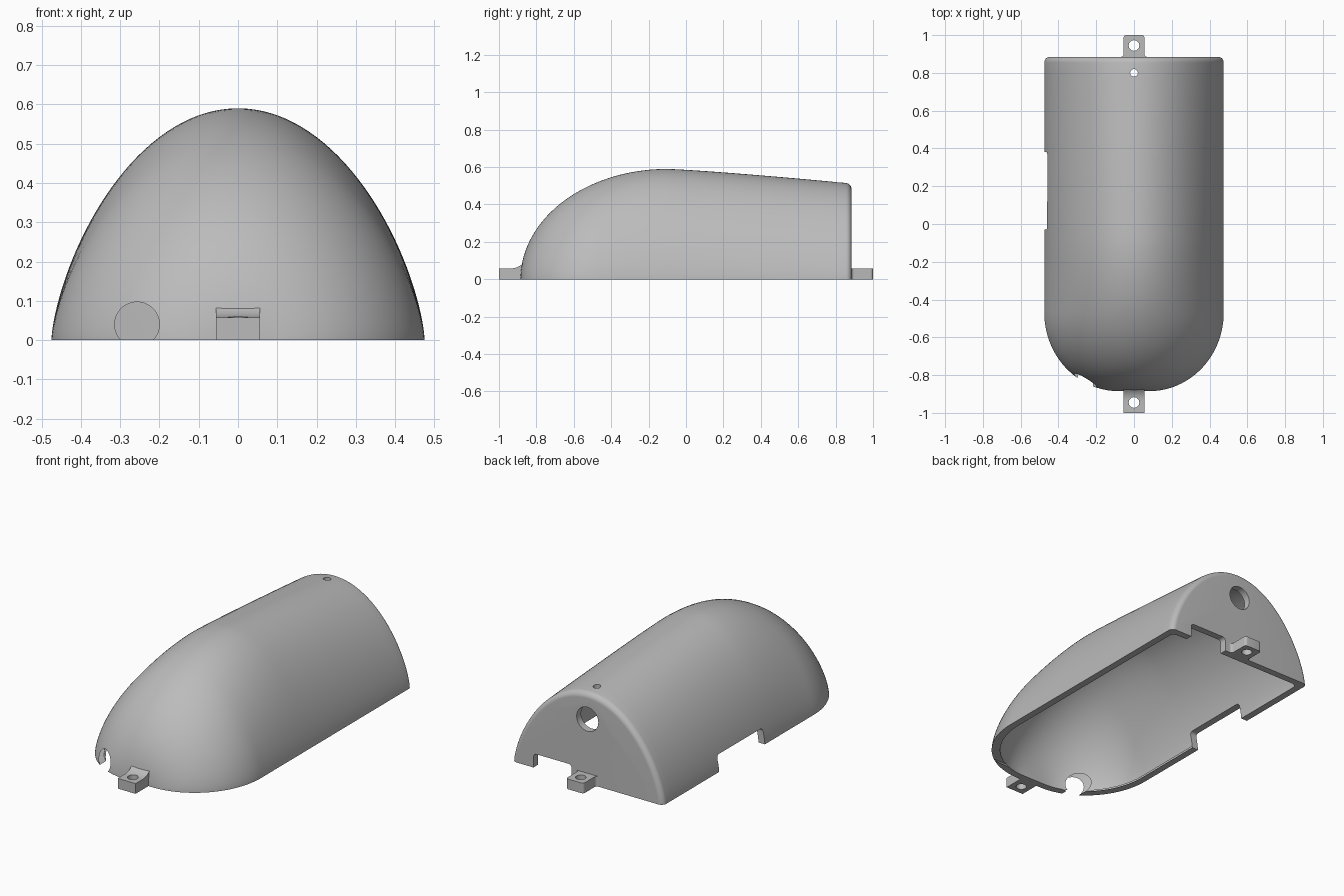
import bpy, bmesh, math
from mathutils import Matrix

if "Cube" in bpy.data.objects:
    bpy.data.objects.remove(bpy.data.objects["Cube"], do_unlink=True)

HALF_W, HALF_L, HEIGHT, WALL, FILLET = 0.475, 0.885, 0.59, 0.04, 0.03
CREST = -0.1

grey = bpy.data.materials.new("plain grey")
grey.use_nodes = True
grey.diffuse_color = (0.5, 0.5, 0.5, 1)
grey.node_tree.nodes["Principled BSDF"].inputs["Base Color"].default_value = (0.5, 0.5, 0.5, 1)


def finish(bm, name):
    bmesh.ops.recalc_face_normals(bm, faces=bm.faces)
    mesh = bpy.data.meshes.new(name)
    bm.to_mesh(mesh)
    bm.free()
    mesh.materials.append(grey)
    obj = bpy.data.objects.new(name, mesh)
    bpy.context.collection.objects.link(obj)
    return obj


def half_width(y):
    if y > -0.47:
        return HALF_W
    t = min(1, (-0.47 - y) / (HALF_L - 0.47))
    return 0.08 + (HALF_W - 0.08) * math.sqrt(1 - t * t)


def crown(y):
    if y > CREST:
        return HEIGHT - 0.078 * ((y - CREST) / (HALF_L - CREST)) ** 1.2
    t = (CREST - y) / (HALF_L + CREST)
    return max(0.004, HEIGHT * math.sqrt(max(0, 1 - t * t)))


def hull(name, inset=0, drop=0, steps=64, arc=72):
    """Loft of arched sections: rounded nose, straight body, filleted tail."""
    sections = []
    for i in range(steps + 1):
        y = -HALF_L + (2 * HALF_L - FILLET) * (i / steps) ** 1.8
        sections.append((y, half_width(y), crown(y)))
    for i in range(1, 9):
        a = math.pi / 2 * i / 8
        y, d = HALF_L - FILLET * (1 - math.sin(a)), FILLET * (1 - math.cos(a))
        sections.append((y, HALF_W - d, crown(y) - d))
    kx, ky, kz = (1 - inset / s for s in (HALF_W, HALF_L, HEIGHT))
    bm = bmesh.new()
    rings = []
    for y, w, h in sections:
        pts = []
        for j in range(arc + 1):
            a = math.pi * j / arc
            pts.append((w * math.cos(a), h * max(0, math.sin(a)) ** 1.36))
        if drop:
            pts = [(w, -drop)] + pts + [(-w, -drop)]
        rings.append([bm.verts.new((x * kx, y * ky, z * kz)) for x, z in pts])
    n = len(rings[0])
    for r, s in zip(rings, rings[1:]):
        for j in range(n):
            k = (j + 1) % n
            bm.faces.new((r[j], r[k], s[k], s[j]))
    bm.faces.new(rings[0])
    bm.faces.new(rings[-1])
    return finish(bm, name)


def box(name, x, y, z, round_axis=None, radius=0.02):
    """Box given by its ranges, with the edges along one axis rounded."""
    bm = bmesh.new()
    spans = (x, y, z)
    size = Matrix.Diagonal([b - a for a, b in spans] + [1])
    mid = Matrix.Translation([(a + b) / 2 for a, b in spans])
    bmesh.ops.create_cube(bm, size=1, matrix=mid @ size)
    if round_axis is not None:
        edges = [e for e in bm.edges
                 if abs(e.verts[0].co[round_axis] - e.verts[1].co[round_axis]) > 1e-4]
        bmesh.ops.bevel(bm, geom=edges, offset=radius, segments=6, profile=0.5, affect='EDGES')
    return finish(bm, name)


def rod(name, centre, radius, length, axis='Z'):
    bm = bmesh.new()
    turn = Matrix.Rotation(math.pi / 2, 4, 'X') if axis == 'Y' else Matrix()
    bmesh.ops.create_cone(bm, cap_ends=True, segments=48, radius1=radius, radius2=radius,
                          depth=length, matrix=Matrix.Translation(centre) @ turn)
    return finish(bm, name)


def prism(name, pts, low, high, to_xyz):
    """Extrude a flat outline from low to high."""
    bm = bmesh.new()
    face = bm.faces.new([bm.verts.new(to_xyz(a, b, low)) for a, b in pts])
    ext = bmesh.ops.extrude_face_region(bm, geom=[face])
    shift = [q - p for p, q in zip(to_xyz(0, 0, low), to_xyz(0, 0, high))]
    bmesh.ops.translate(bm, vec=shift, verts=[v for v in ext["geom"]
                                              if isinstance(v, bmesh.types.BMVert)])
    return finish(bm, name)


def combine(target, tool, operation):
    mod = target.modifiers.new(operation, 'BOOLEAN')
    mod.operation, mod.object, mod.solver = operation, tool, 'EXACT'
    bpy.context.view_layer.objects.active = target
    bpy.ops.object.modifier_apply(modifier=mod.name)
    bpy.data.objects.remove(tool, do_unlink=True)


# Hollow cover
cover = hull("cover_shell")
combine(cover, hull("cavity", inset=WALL, drop=0.05), 'DIFFERENCE')

# Front mounting tab with a concave sweep up into the nose
sweep = [(-0.935 + 0.09 * math.sin(a), 0.153 - 0.095 * math.cos(a))
         for a in (math.pi / 2 * i / 10 for i in range(11))]
outline = [(-1, 0), (-1, 0.058)] + sweep + [(-0.835, 0.153), (-0.85, 0)]
combine(cover, prism("front_tab", outline, -0.056, 0.056, lambda y, z, x: (x, y, z)), 'UNION')

# Rear mounting tab with small flares at the wall
flare = [(0.07 - 0.015 * math.sin(a), 0.9 - 0.015 * math.cos(a))
         for a in (math.pi / 2 * i / 5 for i in range(6))]
tip = [(0.04 + 0.015 * math.cos(a), 0.985 + 0.015 * math.sin(a))
       for a in (math.pi / 2 * i / 5 for i in range(6))]
side = [(0.07, 0.87)] + flare + tip
outline = side + [(-x, y) for x, y in reversed(side)]
combine(cover, prism("rear_tab", outline, 0, 0.058, lambda x, y, z: (x, y, z)), 'UNION')

# Screw holes, indicator hole, rear port, nose cable hole, side and rear slots
cutters = [rod("screw_hole", (0, y, 0.03), 0.028, 0.4) for y in (-0.945, 0.945)]
cutters += [
    rod("indicator_hole", (0, 0.8, 0.5), 0.02, 0.3),
    rod("rear_port", (0, 0.88, 0.365), 0.068, 0.2, 'Y'),
    rod("nose_cable_hole", (-0.257, -0.8, 0.04), 0.057, 0.4, 'Y'),
    box("side_slot", (-0.6, -0.35), (-0.03, 0.38), (-0.1, 0.09), 0),
    box("rear_slot", (0.1, 0.34), (0.8, 1.0), (-0.1, 0.08), 1),
]
for cutter in cutters:
    combine(cover, cutter, 'DIFFERENCE')

# Smooth shading with crisp edges
bpy.ops.object.select_all(action='DESELECT')
cover.select_set(True)
bpy.context.view_layer.objects.active = cover
bpy.ops.object.shade_smooth_by_angle(angle=math.radians(30))
